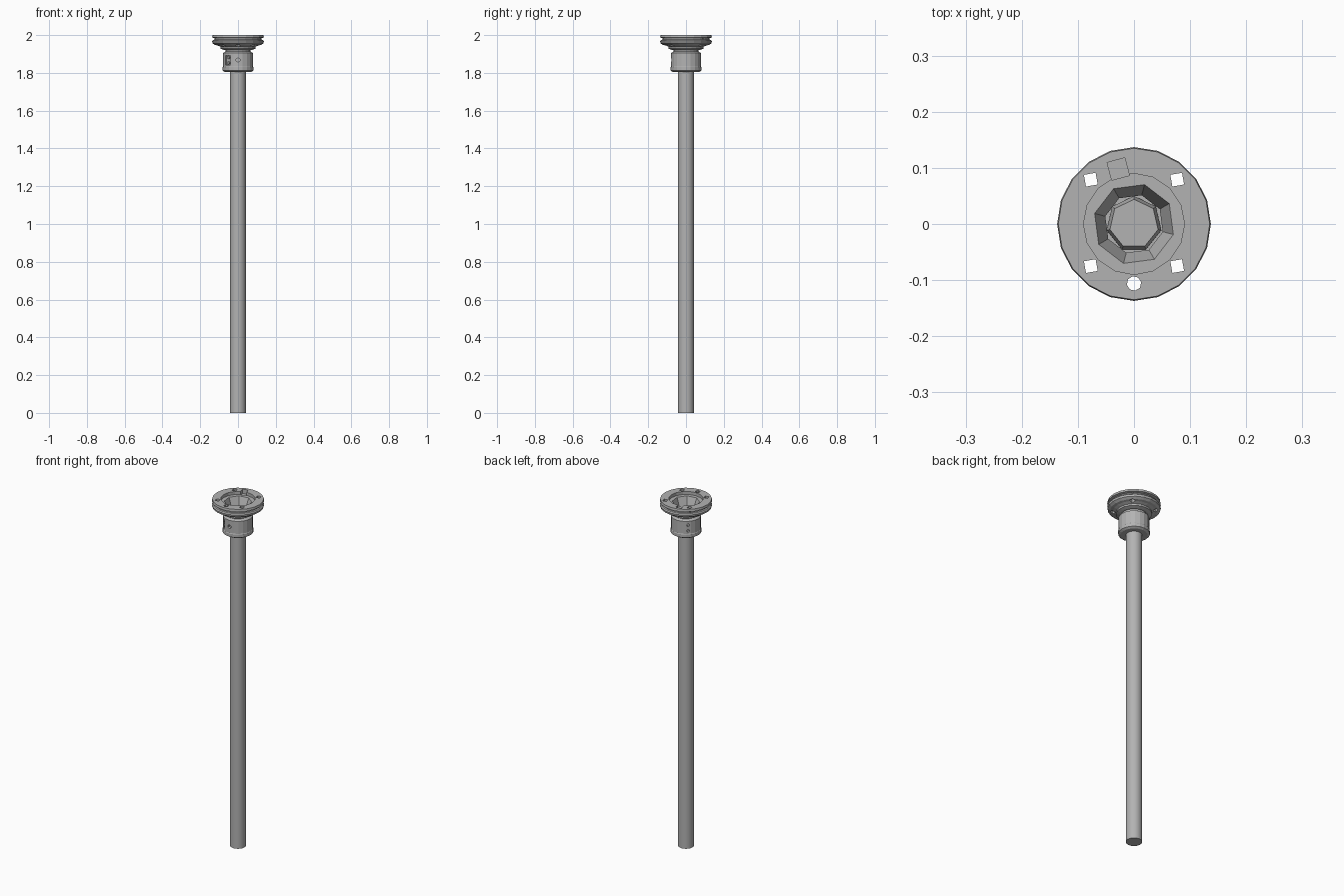
import bpy, math
from mathutils import Matrix, Vector

if "Cube" in bpy.data.objects:
    bpy.data.objects.remove(bpy.data.objects["Cube"])

metal = bpy.data.materials.new("grey_metal")
metal.use_nodes = True
metal.diffuse_color = (0.45, 0.45, 0.45, 1)
metal.node_tree.nodes["Principled BSDF"].inputs["Base Color"].default_value = (0.45, 0.45, 0.45, 1)


def lathe(name, profile, sides, turn=0.0):
    """Closed solid of revolution from (radius, height) points, bottom to top."""
    verts, faces = [], []
    for r, z in profile:
        for i in range(sides):
            a = turn + math.tau * i / sides
            verts.append((r * math.cos(a), r * math.sin(a), z))
    for k in range(len(profile) - 1):
        for i in range(sides):
            j = (i + 1) % sides
            faces.append((k * sides + i, k * sides + j, (k + 1) * sides + j, (k + 1) * sides + i))
    faces.append(tuple(reversed(range(sides))))
    top = (len(profile) - 1) * sides
    faces.append(tuple(range(top, top + sides)))
    mesh = bpy.data.meshes.new(name)
    mesh.from_pydata(verts, [], faces)
    mesh.materials.append(metal)
    obj = bpy.data.objects.new(name, mesh)
    bpy.context.collection.objects.link(obj)
    return obj


def cut(target, cutter):
    """Subtract the cutter from the target, then discard it."""
    bpy.ops.object.select_all(action="DESELECT")
    bpy.context.view_layer.objects.active = target
    target.select_set(True)
    mod = target.modifiers.new("cut", "BOOLEAN")
    mod.object, mod.operation, mod.solver = cutter, "DIFFERENCE", "EXACT"
    bpy.ops.object.modifier_apply(modifier=mod.name)
    bpy.data.objects.remove(cutter)


def drill(target, angle, height, radius, depth, sides, stretch=1.0):
    """Radial hole into the collar wall."""
    d = Vector((math.cos(angle), math.sin(angle), 0))
    tool = lathe("drill_cutter", [(radius, -depth), (radius, depth)], sides, math.pi / sides)
    tool.data.transform(Matrix.Translation(d * 0.08 + Vector((0, 0, height)))
                        @ Matrix.Diagonal((1, 1, stretch, 1))
                        @ d.to_track_quat("Z", "Y").to_matrix().to_4x4())
    cut(target, tool)


# Long round shaft
shaft = lathe("shaft", [(0.042, 0), (0.042, 1.9)], 20)

# Collar below the flange, with a chamfered foot
collar = lathe("collar", [(0.070, 1.805), (0.081, 1.812), (0.081, 1.83), (0.079, 1.833),
                          (0.079, 1.905), (0.066, 1.913), (0.066, 1.94)], 20)

# Grooved flange disc
flange = lathe("flange", [(0.075, 1.922), (0.092, 1.928), (0.092, 1.938), (0.108, 1.945),
                          (0.122, 1.948), (0.135, 1.957), (0.137, 1.968), (0.132, 1.974),
                          (0.124, 1.976), (0.124, 1.984), (0.137, 1.987), (0.135, 2.0)], 20)

# Stepped bore through the flange into the collar
cut(flange, lathe("step_cutter", [(0.09, 1.982), (0.09, 2.1)], 16))
for part in (flange, collar):
    cut(part, lathe("bore_cutter", [(0.053, 1.88), (0.053, 1.93), (0.073, 1.983), (0.073, 2.1)],
                    8, math.radians(30)))

# Bolt holes: four square ones and one front hole
holes = [(x, y, 4, 0.015) for x in (-0.077, 0.077) for y in (-0.075, 0.079)]
for x, y, sides, r in holes + [(0, -0.106, 8, 0.013)]:
    tool = lathe("bolt_cutter", [(r, 1.85), (r, 2.1)], sides, math.radians(55))
    tool.data.transform(Matrix.Translation((x, y, 0)))
    cut(flange, tool)

# Key slot opening from the bore step
slot = lathe("slot_cutter", [(0.023, 1.975), (0.023, 2.1)], 4, math.radians(60))
slot.data.transform(Matrix.Translation((-0.028, 0.098, 0)))
cut(flange, slot)

# Collar recess, front hole and back pair of holes
drill(collar, math.radians(226), 1.867, 0.024, 0.010, 4, 1.5)
drill(collar, math.radians(270), 1.868, 0.011, 0.015, 6)
for z in (1.85, 1.882):
    drill(collar, math.radians(133), z, 0.008, 0.015, 6)

# Screw heads inside the collar recess
for z in (1.852, 1.882):
    stud = lathe("recess_screw", [(0.009, 0), (0.009, 0.008)], 8)
    d = Vector((math.cos(math.radians(226)), math.sin(math.radians(226)), 0))
    stud.data.transform(Matrix.Translation(d * 0.068 + Vector((0, 0, z)))
                        @ d.to_track_quat("Z", "Y").to_matrix().to_4x4())

# Seven-sided socket floor on the shaft end
lathe("socket_floor", [(0.05, 1.89), (0.044, 1.915)], 7, math.radians(90))

# Smooth the round shaft, keep its ends sharp
bpy.ops.object.select_all(action="DESELECT")
bpy.context.view_layer.objects.active = shaft
shaft.select_set(True)
bpy.ops.object.shade_smooth_by_angle(angle=math.radians(30))
